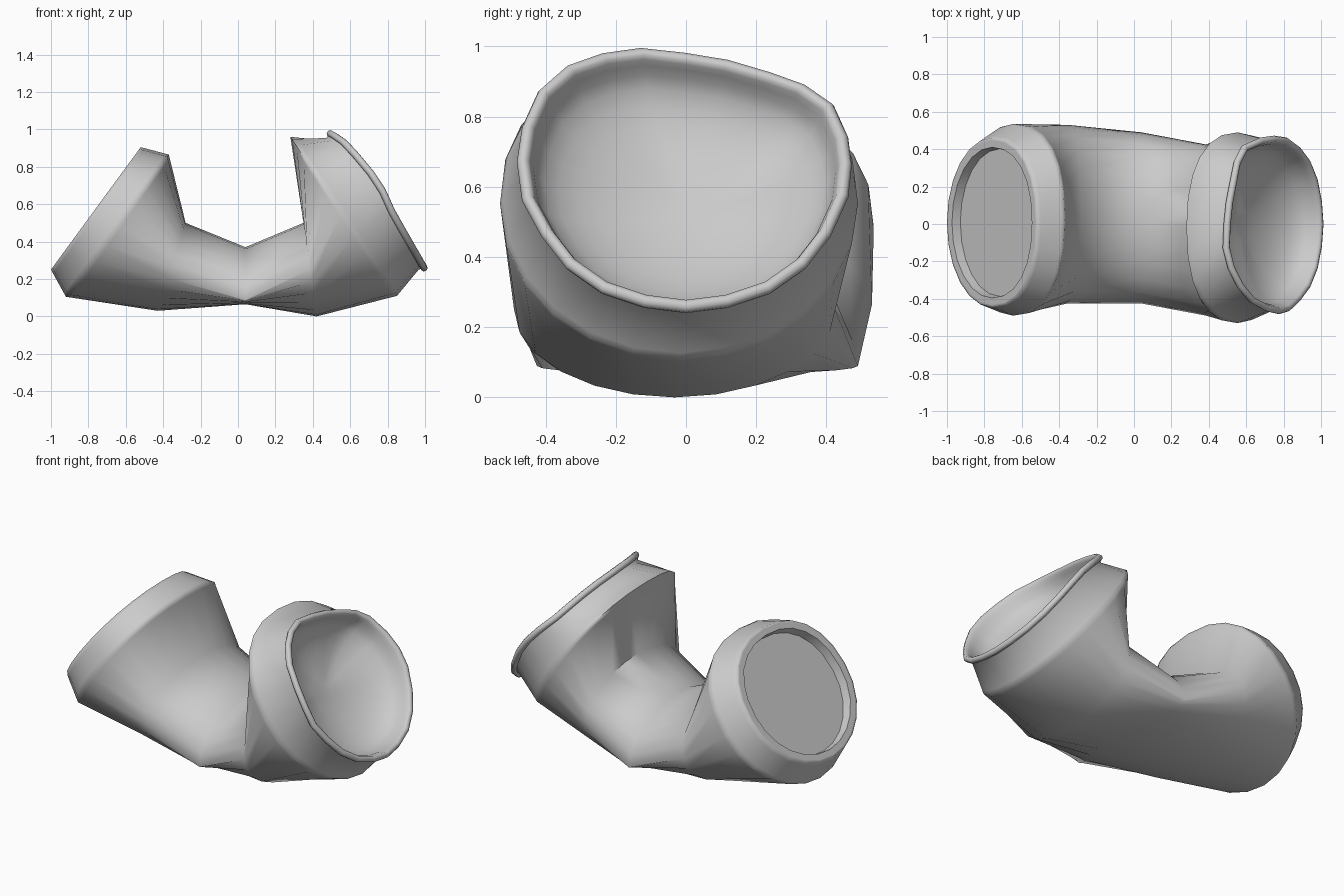
import bpy, bmesh
from math import sin, cos, pi
from mathutils import Vector

if "Cube" in bpy.data.objects:
    bpy.data.objects.remove(bpy.data.objects["Cube"])

N = 24


def section(bottom, top, y0, y1, widest=.5, full=1):
    """Tilted oval ring from a bottom to a top (x, z) point.
    widest = height fraction of the sides, full < 1 squares off the upper half."""
    b, t = Vector((bottom[0], 0, bottom[1])), Vector((top[0], 0, top[1]))
    mid = b.lerp(t, widest)
    ring = []
    for i in range(N):
        c, s = cos(2 * pi * i / N), sin(2 * pi * i / N)
        if c > 0:
            c, s = c ** full, abs(s) ** full * (1 if s > 0 else -1)
        p = mid + ((t - mid) * c if c > 0 else (b - mid) * -c)
        p.y = (y0 + y1) / 2 + (y1 - y0) / 2 * s
        ring.append(p)
    return ring


def scaled(ring, s, shift=Vector((0, 0, 0))):
    c = sum(ring, Vector()) / len(ring)
    return [c + (p - c) * s + shift for p in ring]


def blend(a, b, f):
    return [p.lerp(q, f) for p, q in zip(a, b)]


def loft(name, rings, cap_start=False, cap_end=False, angle=35):
    bm = bmesh.new()
    vs = [[bm.verts.new(p) for p in r] for r in rings]
    for a, b in zip(vs, vs[1:]):
        for i in range(N):
            j = (i + 1) % N
            bm.faces.new((a[i], a[j], b[j], b[i]))
    if cap_start:
        bm.faces.new(vs[0])
    if cap_end:
        bm.faces.new(vs[-1])
    bmesh.ops.recalc_face_normals(bm, faces=bm.faces)
    me = bpy.data.meshes.new(name)
    bm.to_mesh(me)
    bm.free()
    ob = bpy.data.objects.new(name, me)
    bpy.context.collection.objects.link(ob)
    bpy.context.view_layer.objects.active = ob
    ob.select_set(True)
    bpy.ops.object.shade_smooth_by_angle(angle=angle * pi / 180)
    ob.select_set(False)
    return ob


# Curved opening outline on the right end, as (y, z), bent in x by height and twisted by y
outline = [(0, .975), (.12, .955), (.24, .92), (.34, .885), (.42, .83), (.46, .74),
           (.47, .66), (.46, .57), (.41, .46), (.34, .37), (.24, .30), (.12, .26),
           (0, .245), (-.12, .26), (-.24, .30), (-.34, .37), (-.41, .46), (-.465, .56),
           (-.48, .67), (-.465, .77), (-.42, .87), (-.34, .94), (-.24, .975), (-.13, .99)]
bend = [(.2, 1.03), (.66, .765), (.78, .67), (.83, .62), (.94, .53), (1.0, .46)]


def bend_x(y, z):
    twist = .09 * min(1, max(0, (z - .55) / .3))
    for (z0, x0), (z1, x1) in zip(bend, bend[1:]):
        if z <= z1:
            return x0 + (x1 - x0) * (z - z0) / (z1 - z0) - twist * y


opening = scaled([Vector((bend_x(y, z), y, z)) for y, z in outline], 0.965)
inward = Vector((-.82, 0, -.57))

# Bent pipe body with a recessed disc on the left end and a collar on the right
left_end = section((-1, .25), (-.52, .905), -.445, .46, full=.9)
left_collar = section((-.92, .105), (-.37, .865), -.49, .535, full=.85)
left_neck = section((-.43, .03), (-.28, .5), -.425, .53)
right_neck = section((.42, 0), (.35, .5), -.49, .425)
right_collar = section((.85, .11), (.28, .96), -.53, .49, .52, full=.87)
recess = Vector((.80, 0, -.59)) * .05
loft("bent_pipe", [
    scaled(left_end, .87, recess),
    scaled(left_end, .89),
    scaled(left_end, .97),
    left_end,
    blend(left_end, left_collar, .15),
    blend(left_end, left_collar, .88),
    left_collar,
    blend(left_collar, left_neck, .06),
    left_neck,
    section((.04, .065), (.04, .37), -.425, .49, .08),
    right_neck,
    blend(right_neck, right_collar, .94),
    right_collar,
    blend(right_collar, scaled(opening, .98, inward * .03), .12),
    scaled(opening, .98, inward * .03),
    opening,
], cap_start=True, angle=75)

# Rounded lip flowing into a concave bowl in the right opening
c = sum(opening, Vector()) / N
R = .019
rings = []
for k in range(-3, 5):
    a = pi * k / 4
    rings.append([p + (p - c).normalized() * R * cos(a) - inward * R * sin(a) for p in opening])
rings += [scaled(opening, .94 * cos(t * pi / 16), inward * (.02 + .19 * sin(t * pi / 16)))
          for t in range(8)]
loft("lip_and_bowl", rings, cap_end=True, angle=80)
